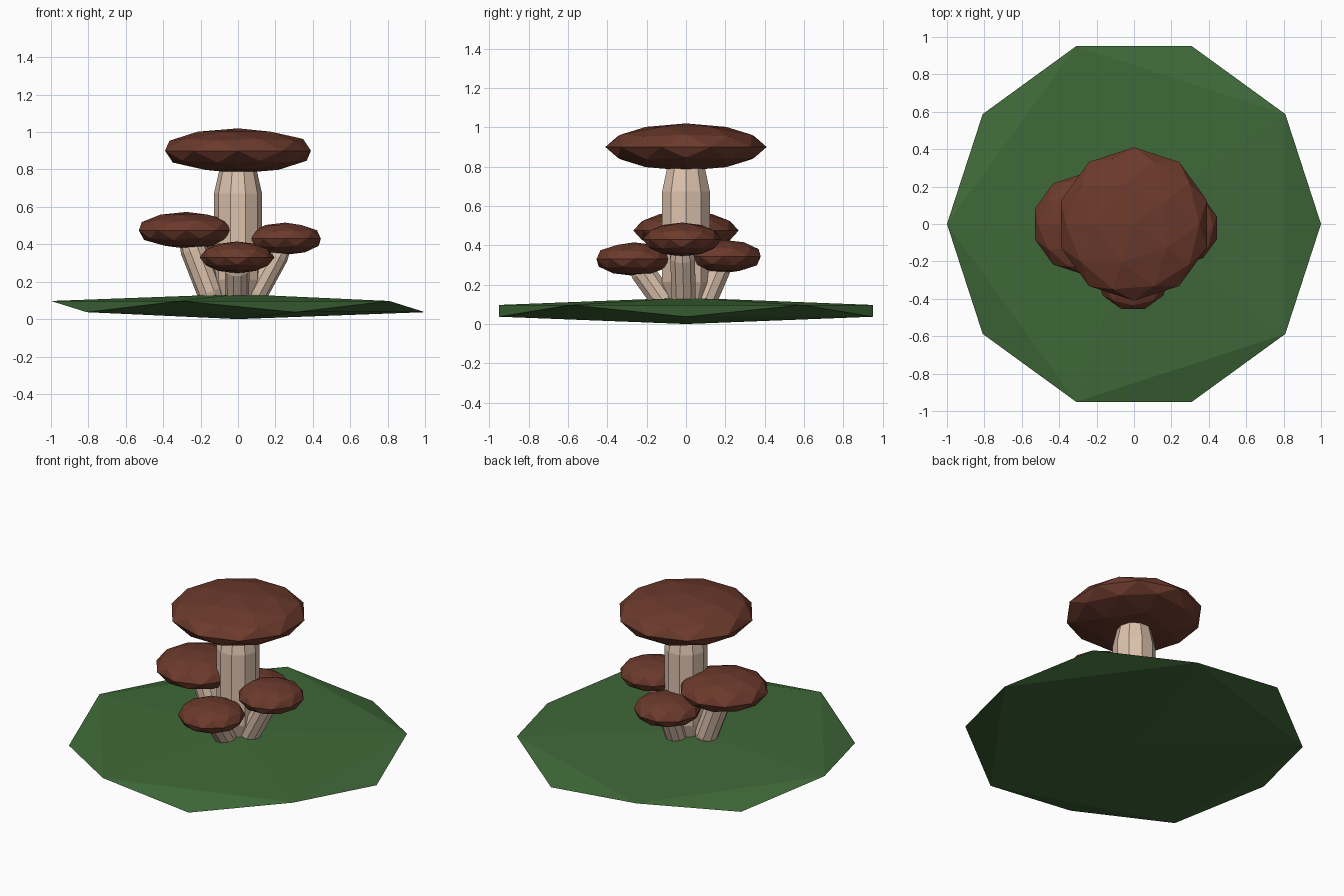
import bpy, bmesh, math
from mathutils import Vector

if "Cube" in bpy.data.objects:
    bpy.data.objects.remove(bpy.data.objects["Cube"])


def material(name, rgb):
    m = bpy.data.materials.new(name)
    m.diffuse_color = (*rgb, 1)
    m.use_nodes = True
    m.node_tree.nodes["Principled BSDF"].inputs["Base Color"].default_value = m.diffuse_color
    return m


GREEN = material("moss_green", (0.05, 0.14, 0.04))
BROWN = material("cap_brown", (0.15, 0.042, 0.025))
CREAM = material("stem_cream", (0.72, 0.54, 0.42))


def blob(name, loc, radius, half_height, mat, subdiv=2, turn=math.pi):
    """Flattened faceted ball."""
    bpy.ops.mesh.primitive_ico_sphere_add(subdivisions=subdiv, radius=1, location=loc)
    ob = bpy.context.object
    ob.name = name
    ob.scale = (radius, radius, half_height)
    ob.rotation_euler.z = turn
    ob.data.materials.append(mat)
    return ob


def stem(name, base, top, profile, sides=10):
    """Faceted stalk; profile is (fraction along the stem, radius)."""
    base, top = Vector(base), Vector(top)
    axis = top - base
    bm = bmesh.new()
    rings = []
    for t, r in profile:
        rings.append([bm.verts.new((r * math.cos(math.tau * i / sides),
                                    r * math.sin(math.tau * i / sides),
                                    t * axis.length)) for i in range(sides)])
    for a, b in zip(rings, rings[1:]):
        for i in range(sides):
            j = (i + 1) % sides
            bm.faces.new((a[i], a[j], b[j], b[i]))
    bm.faces.new(rings[0][::-1])
    bm.faces.new(rings[-1])
    me = bpy.data.meshes.new(name)
    bm.to_mesh(me)
    bm.free()
    ob = bpy.data.objects.new(name, me)
    bpy.context.collection.objects.link(ob)
    ob.location = base
    ob.rotation_euler = Vector((0, 0, 1)).rotation_difference(axis).to_euler()
    me.materials.append(CREAM)


# Ground mound
blob("ground", (0, 0, 0.067), 1.118, 0.067, GREEN, subdiv=1)

# Main mushroom
stem("main_stem", (0, 0, 0.08), (0, 0, 0.86),
     [(0, 0.085), (0.17, 0.128), (0.76, 0.128), (0.92, 0.10), (1, 0.085)])
blob("main_cap", (0, 0, 0.90), 0.41, 0.12, BROWN)

# Small leaning mushrooms: name, stem base, cap centre, cap radius, half height, turn
SMALL = [
    ("left", (-0.125, 0, 0.08), (-0.275, 0, 0.475), 0.268, 0.098, math.pi),
    ("right", (0.065, -0.01, 0.08), (0.2525, -0.02, 0.43), 0.20, 0.086, math.pi),
    ("front", (-0.005, -0.09, 0.08), (-0.005, -0.265, 0.33), 0.20, 0.085, math.pi / 2),
    ("back", (0.0, 0.08, 0.08), (0.0, 0.19, 0.343), 0.20, 0.085, math.pi / 2),
]
for name, base, cap, r, h, turn in SMALL:
    top = Vector(base).lerp(Vector(cap), 0.93)
    k = 1.1 if name == "left" else 1.0
    stem(name + "_stem", base, top,
         [(0, 0.045 * k), (0.18, 0.064 * k), (0.8, 0.066 * k), (1, 0.05 * k)])
    blob(name + "_cap", cap, r, h, BROWN, turn=turn)
